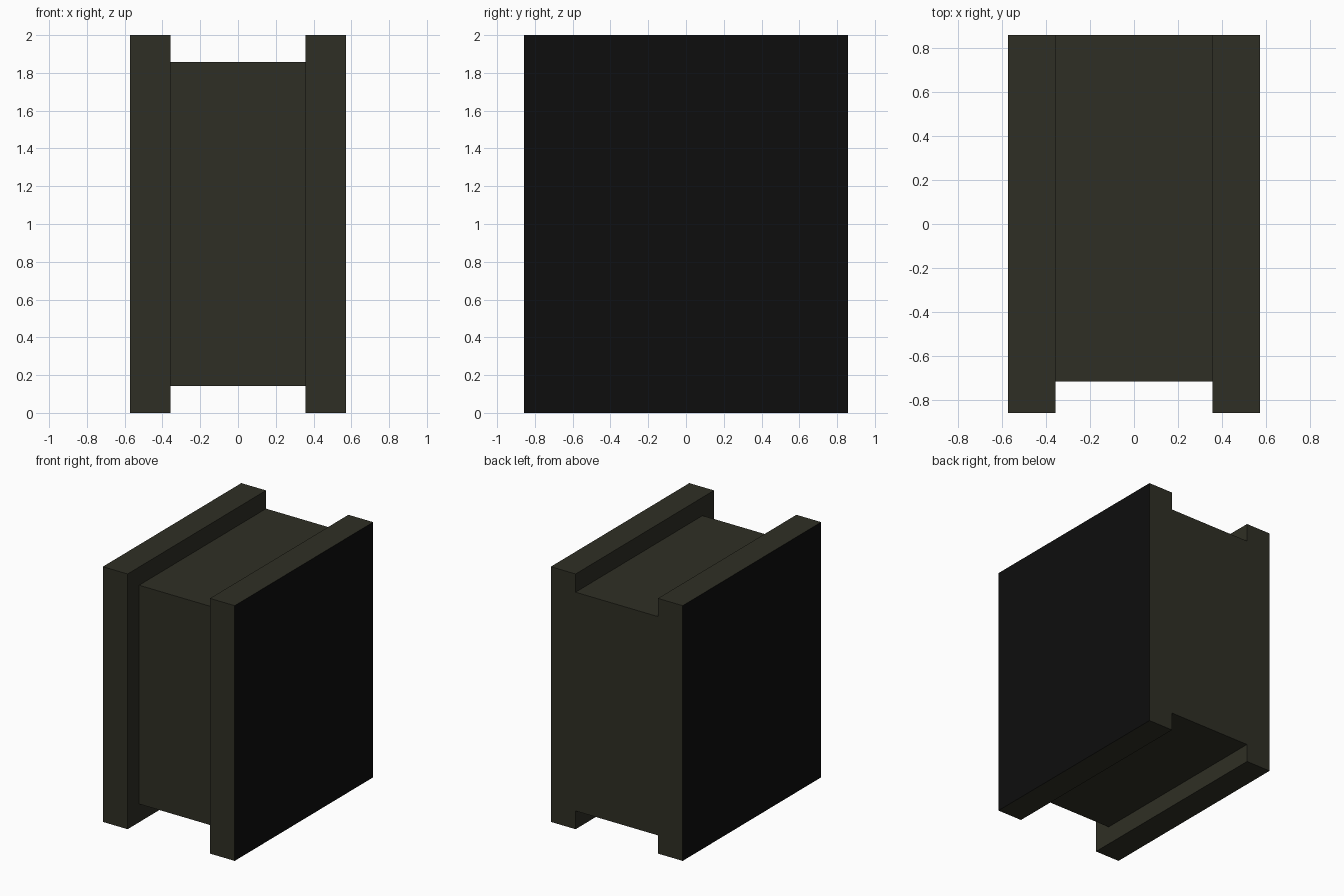
import bpy

if "Cube" in bpy.data.objects:
    bpy.data.objects.remove(bpy.data.objects["Cube"])

U = 1 / 7  # model is 14 units tall


def material(name, rgb):
    m = bpy.data.materials.new(name)
    m.diffuse_color = (*rgb, 1)
    m.use_nodes = True
    m.node_tree.nodes["Principled BSDF"].inputs["Base Color"].default_value = m.diffuse_color
    return m


olive = material("dark olive", (0.028, 0.028, 0.018))
black = material("black", (0.004, 0.004, 0.004))


def box(name, lo, hi):
    bpy.ops.mesh.primitive_cube_add(size=1, location=[(a + b) / 2 * U for a, b in zip(lo, hi)])
    ob = bpy.context.object
    ob.name = name
    ob.scale = [(b - a) * U for a, b in zip(lo, hi)]
    bpy.ops.object.transform_apply(location=False, rotation=False, scale=True)
    ob.data.materials.append(olive)
    return ob


# Recessed core, flush with the plates at the back
box("core", (-2.5, -5, 1), (2.5, 6, 13))

# Side plates, black on the outward faces
for side, name in ((-1, "left_plate"), (1, "right_plate")):
    x = sorted((side * 2.5, side * 4))
    plate = box(name, (x[0], -6, 0), (x[1], 6, 14))
    plate.data.materials.append(black)
    for face in plate.data.polygons:
        if face.normal.x * side > 0.9:
            face.material_index = 1
